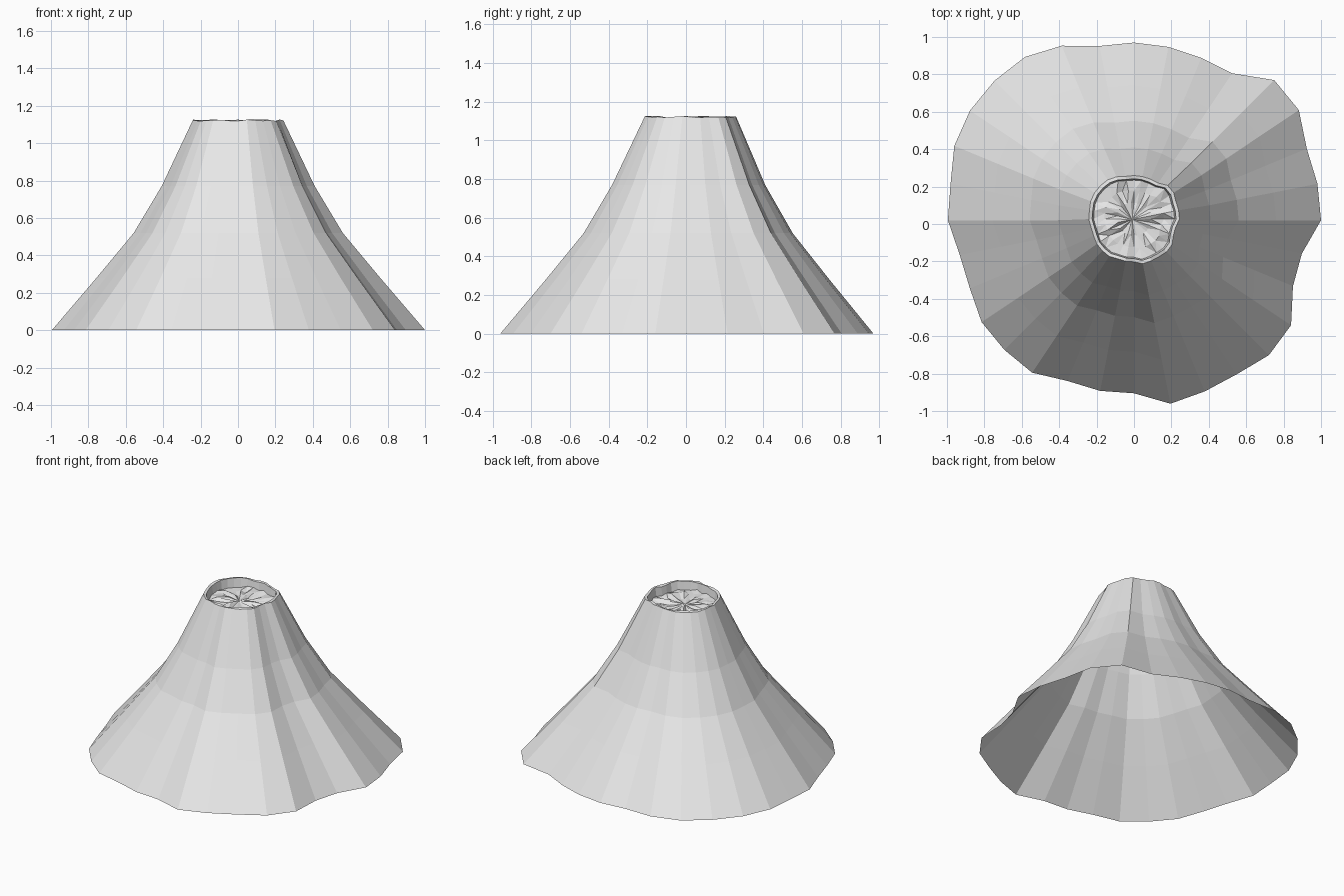
import bpy
import bmesh
import math
import random

random.seed(7)

cube = bpy.data.objects.get("Cube")
if cube:
    bpy.data.objects.remove(cube, do_unlink=True)

# One plain grey stone colour
stone = bpy.data.materials.new("pale grey stone")
stone.diffuse_color = (0.8, 0.8, 0.8, 1)
stone.use_nodes = True
shader = stone.node_tree.nodes["Principled BSDF"]
shader.inputs["Base Color"].default_value = (0.8, 0.8, 0.8, 1)
shader.inputs["Roughness"].default_value = 0.9

# Ridges and gullies: relative radius of each spoke, counter-clockwise from +x
RIDGES = [1.0, 1.0, 1.0, 1.06, 1.06, .945, .94, .945, .95, .95, 1.01, 1.05,
          1.055, 1.055, 1.04, 1.0, .995, .95, .95, .98, .98, .98, .93, .93,
          .925, 1.0, .99, .99, 1.02, 1.01, .92, .915]
COUNT = len(RIDGES)


def add_ring(bm, radius, z, ridge=1.0, jitter=0.0, centre_y=0.02):
    """Ring of vertices following the ridges, with optional height noise."""
    ring = []
    for i, r in enumerate(RIDGES):
        a = math.tau * i / COUNT
        rr = radius * (1 + (r - 1) * ridge)
        ring.append(bm.verts.new((rr * math.cos(a), centre_y + rr * math.sin(a),
                                  z + random.uniform(-jitter, jitter))))
    return ring


def bridge(bm, lower, upper):
    for i in range(COUNT):
        j = (i + 1) % COUNT
        bm.faces.new((lower[i], lower[j], upper[j], upper[i]))


def finish(bm, name):
    mesh = bpy.data.meshes.new(name)
    bm.to_mesh(mesh)
    bm.free()
    mesh.materials.append(stone)
    obj = bpy.data.objects.new(name, mesh)
    bpy.context.collection.objects.link(obj)
    return obj


# Outer slopes, rim and inner crater wall, open underneath
bm = bmesh.new()
rings = [add_ring(bm, r, z) for r, z in ((1.0, 0), (.76, .28), (.56, .52), (.41, .77))]
rings.append(add_ring(bm, .243, 1.122, .8, .004, .026))
rings.append(add_ring(bm, .225, 1.12, .8, .006, .026))
rings.append(add_ring(bm, .215, 1.05, .8, 0, .026))
for lower, upper in zip(rings, rings[1:]):
    bridge(bm, lower, upper)
finish(bm, "mountain_slopes")

# Rough crater floor: jittered rings fanning into the centre
bm = bmesh.new()
floor = [add_ring(bm, r, 1.065, .8, j, .026)
         for r, j in ((.22, .012), (.16, .018), (.09, .014))]
for outer, inner in zip(floor, floor[1:]):
    bridge(bm, outer, inner)
centre = bm.verts.new((-.01, .024, 1.065))
for i in range(COUNT):
    bm.faces.new((floor[-1][i], floor[-1][(i + 1) % COUNT], centre))
bmesh.ops.triangulate(bm, faces=bm.faces[:])
finish(bm, "crater_floor")
